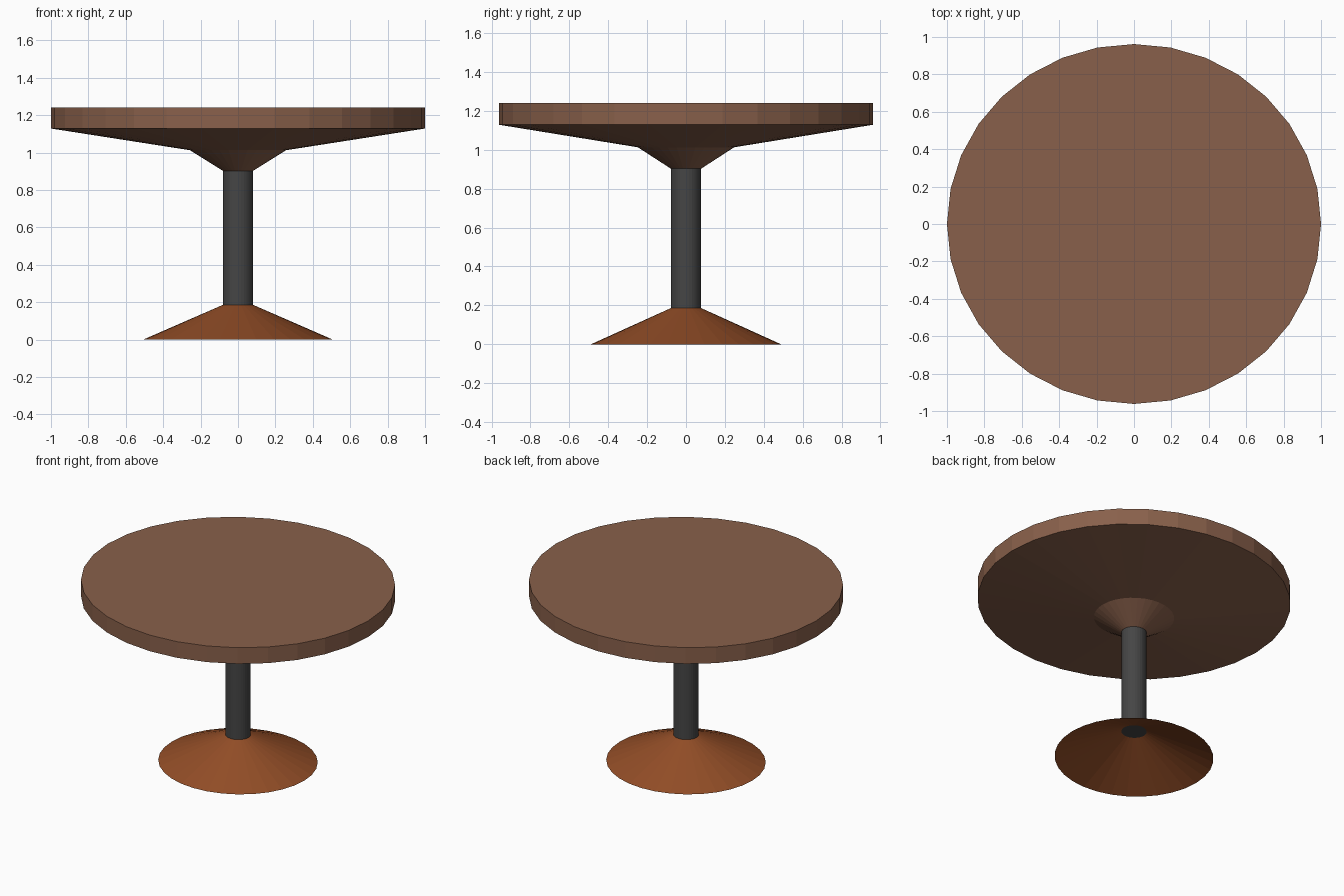
import bpy, bmesh, math

if "Cube" in bpy.data.objects:
    bpy.data.objects.remove(bpy.data.objects["Cube"])

SIDES = 32
Y_SCALE = 0.962  # the table is very slightly oval


def material(name, rgb):
    mat = bpy.data.materials.new(name)
    mat.diffuse_color = (*rgb, 1)
    mat.use_nodes = True
    mat.node_tree.nodes["Principled BSDF"].inputs["Base Color"].default_value = mat.diffuse_color
    return mat


def lathe(name, profile, mat, cap_bottom=True, cap_top=True):
    """Revolve (radius, z) points, listed bottom to top, around z."""
    bm = bmesh.new()
    rings = []
    for r, z in profile:
        rings.append([bm.verts.new((r * math.cos(a), r * Y_SCALE * math.sin(a), z))
                      for a in (2 * math.pi * i / SIDES for i in range(SIDES))])
    for low, high in zip(rings, rings[1:]):
        for i in range(SIDES):
            j = (i + 1) % SIDES
            bm.faces.new((low[i], low[j], high[j], high[i]))
    if cap_bottom:
        bm.faces.new(rings[0][::-1])
    if cap_top:
        bm.faces.new(rings[-1])
    mesh = bpy.data.meshes.new(name)
    bm.to_mesh(mesh)
    bm.free()
    mesh.materials.append(mat)
    obj = bpy.data.objects.new(name, mesh)
    bpy.context.collection.objects.link(obj)
    return obj


wood = material("brown wood", (0.25, 0.118, 0.07))
metal = material("dark grey metal", (0.06, 0.06, 0.06))
rust = material("orange brown", (0.29, 0.075, 0.02))

# Round top with sloped underside and flared collar
lathe("tabletop", [(0.081, 0.903), (0.257, 1.013), (1.0, 1.129), (1.0, 1.241)], wood)

# Central post
lathe("column", [(0.081, 0.186), (0.081, 0.903)], metal)

# Hollow conical foot, open underneath
lathe("base", [(0.508, 0.0), (0.081, 0.186)], rust, cap_bottom=False, cap_top=False)
